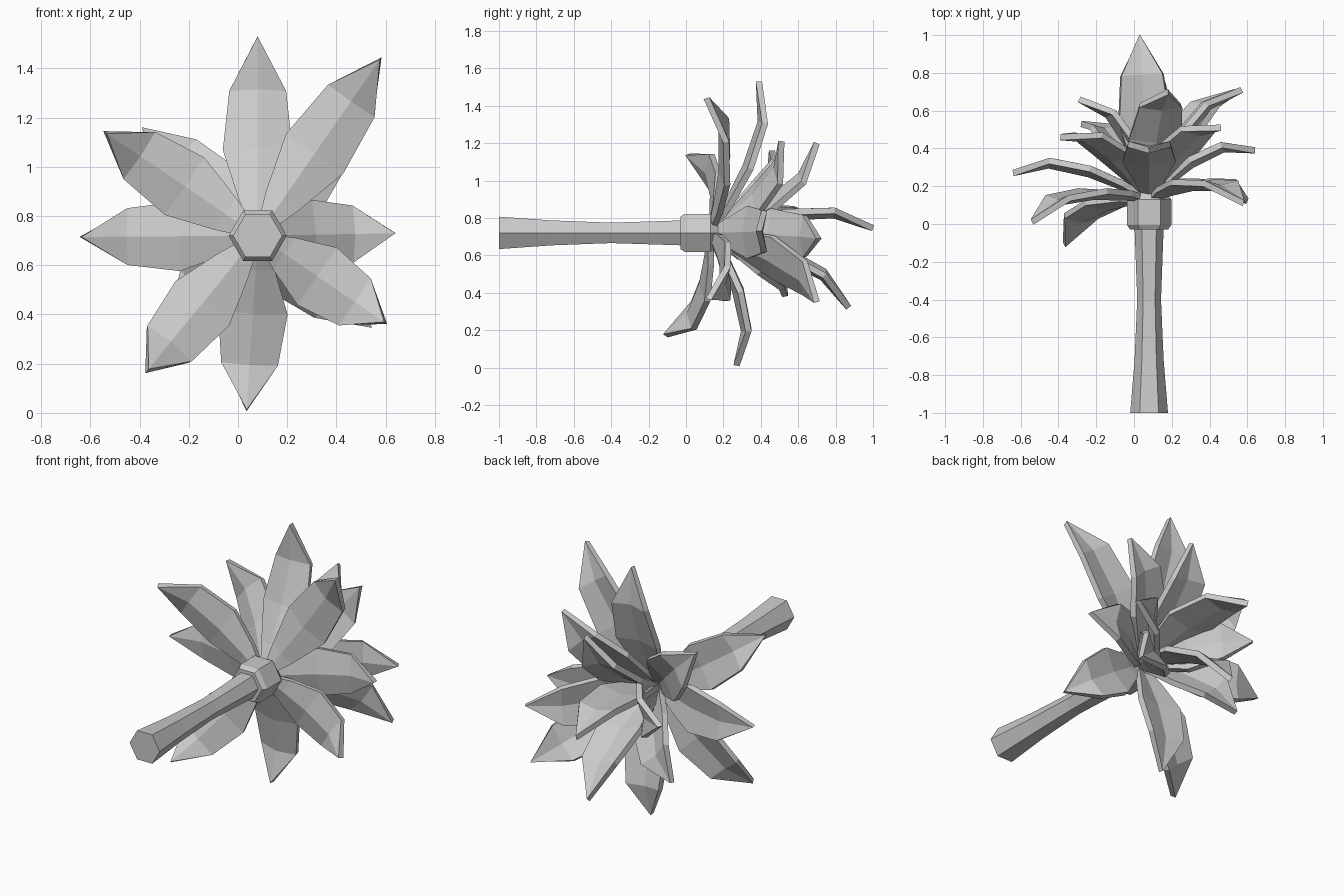
import bpy, math
from mathutils import Vector

if "Cube" in bpy.data.objects:
    bpy.data.objects.remove(bpy.data.objects["Cube"])

CX, CZ = 0.08, 0.72
BASE = Vector((CX, 0.13, CZ))
AXIS = Vector((0, 1, 0))


def add_mesh(name, verts, faces):
    me = bpy.data.meshes.new(name)
    me.from_pydata([tuple(v) for v in verts], [], faces)
    me.update()
    ob = bpy.data.objects.new(name, me)
    bpy.context.collection.objects.link(ob)
    return ob


def hex_lathe(name, profile):
    """Six-sided solid along y from (y, radius) pairs."""
    verts, faces = [], []
    for y, r in profile:
        for k in range(6):
            a = k * math.pi / 3
            verts.append((CX + r * math.cos(a), y, CZ + r * math.sin(a)))
    for i in range(len(profile) - 1):
        for k in range(6):
            a, b = i * 6 + k, i * 6 + (k + 1) % 6
            faces.append((a, a + 6, b + 6, b))
    n = (len(profile) - 1) * 6
    faces.append(tuple(range(6)))
    faces.append(tuple(n + k for k in reversed(range(6))))
    return add_mesh(name, verts, faces)


# (position along petal, rise toward the flower axis, half width, cup depth)
SECTIONS = [(0, 0, 0.012, 0), (0.2, 0.055, 0.075, 0.02), (0.46, 0.1, 0.138, 0.03),
            (0.76, 0.1, 0.112, 0.025)]


def petal(name, tip, hint=AXIS):
    tip = Vector(tip)
    d = tip - BASE
    u = d.normalized()
    n = (hint - u * hint.dot(u)).normalized()
    side = u.cross(n)
    verts, faces = [], []
    for t, rise, w, cup in SECTIONS:
        c = BASE + d * t + n * rise
        verts += [c - side * w, c - n * cup, c + side * w]
    verts.append(tip)
    for i in range(len(SECTIONS) - 1):
        for k in range(2):
            a = i * 3 + k
            faces.append((a, a + 1, a + 4, a + 3))
    e = len(verts) - 1
    faces += [(e - 3, e - 2, e), (e - 2, e - 1, e)]
    ob = add_mesh(name, verts, faces)
    mod = ob.modifiers.new("thickness", 'SOLIDIFY')
    mod.thickness = 0.033
    mod.offset = 0
    return ob


# stem and hub
hex_lathe("stem", [(-1, 0.1), (-0.72, 0.077), (-0.4, 0.063), (-0.02, 0.077)])
hex_lathe("hub", [(-0.03, 0.1), (-0.005, 0.118), (0.13, 0.118), (0.17, 0.085)])

# open outer petals
outer = [(0.08, 0.39, 1.53), (0.58, 0.11, 1.44), (-0.54, 0.01, 1.14), (-0.64, 0.27, 0.715),
         (-0.37, -0.11, 0.17), (0.035, 0.27, 0.01), (0.60, 0.12, 0.365), (0.64, 0.39, 0.73)]
for i, tip in enumerate(outer):
    petal(f"outer_petal_{i + 1}", tip)

# more upright inner petals
inner = [(0.18, 0.70, 1.20), (0.46, 0.51, 1.21), (0.57, 0.71, 0.69), (0.54, 0.70, 0.35),
         (0.04, 0.87, 0.32), (-0.28, 0.53, 0.38), (-0.29, 0.66, 0.77), (-0.39, 0.46, 1.16)]
for i, tip in enumerate(inner):
    petal(f"inner_petal_{i + 1}", tip)

# centre petal arches upward along the axis
petal("centre_petal", (0.03, 1.0, 0.745), Vector((0, 0, 1)))
